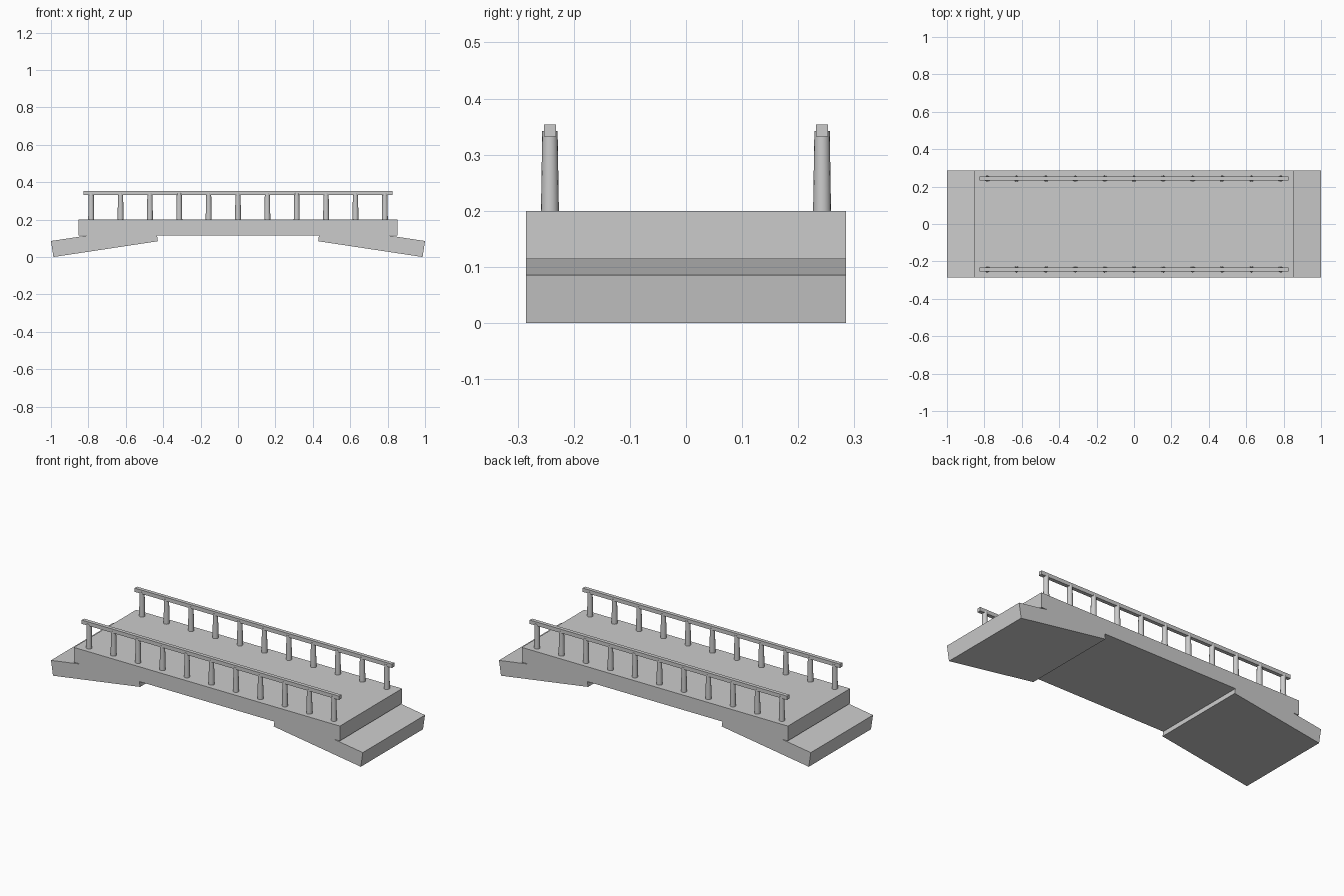
import bpy
from math import radians, sin, cos
from mathutils import Vector

if "Cube" in bpy.data.objects:
    bpy.data.objects.remove(bpy.data.objects["Cube"])

WIDTH = 0.57
RAIL_Y = 0.2425


def box(name, size, loc, tilt=0.0):
    bpy.ops.mesh.primitive_cube_add(size=1, location=loc, rotation=(0, tilt, 0))
    obj = bpy.context.object
    obj.name = name
    obj.scale = size
    bpy.ops.object.transform_apply(location=False, rotation=False, scale=True)
    return obj


def post(name, x, y):
    bottom, top = 0.198, 0.342
    bpy.ops.mesh.primitive_cone_add(vertices=16, radius1=0.016, radius2=0.0137,
                                    depth=top - bottom, location=(x, y, (top + bottom) / 2))
    bpy.context.object.name = name
    bpy.ops.object.shade_smooth_by_angle(angle=radians(40))


# Flat deck slab
box("deck", (1.706, WIDTH, 0.086), (0, 0, 0.157))

# Sloped end ramps, running up into the deck
slope, length, thick = 0.15, 0.565, 0.0865
for side, label in ((-1, "left"), (1, "right")):
    cx = 0.987 - length / 2 * cos(slope) + thick / 2 * sin(slope)
    cz = length / 2 * sin(slope) + thick / 2 * cos(slope)
    box(label + "_ramp", (length, WIDTH, thick), Vector((side * cx, 0, cz)), side * slope)

# Handrails and tapered round posts
for side, label in ((-1, "front"), (1, "back")):
    y = side * RAIL_Y
    box(label + "_handrail", (1.65, 0.0215, 0.022), (0, y, 0.343))
    for i in range(11):
        post(f"{label}_post_{i + 1}", (i - 5) * 0.157, y)
